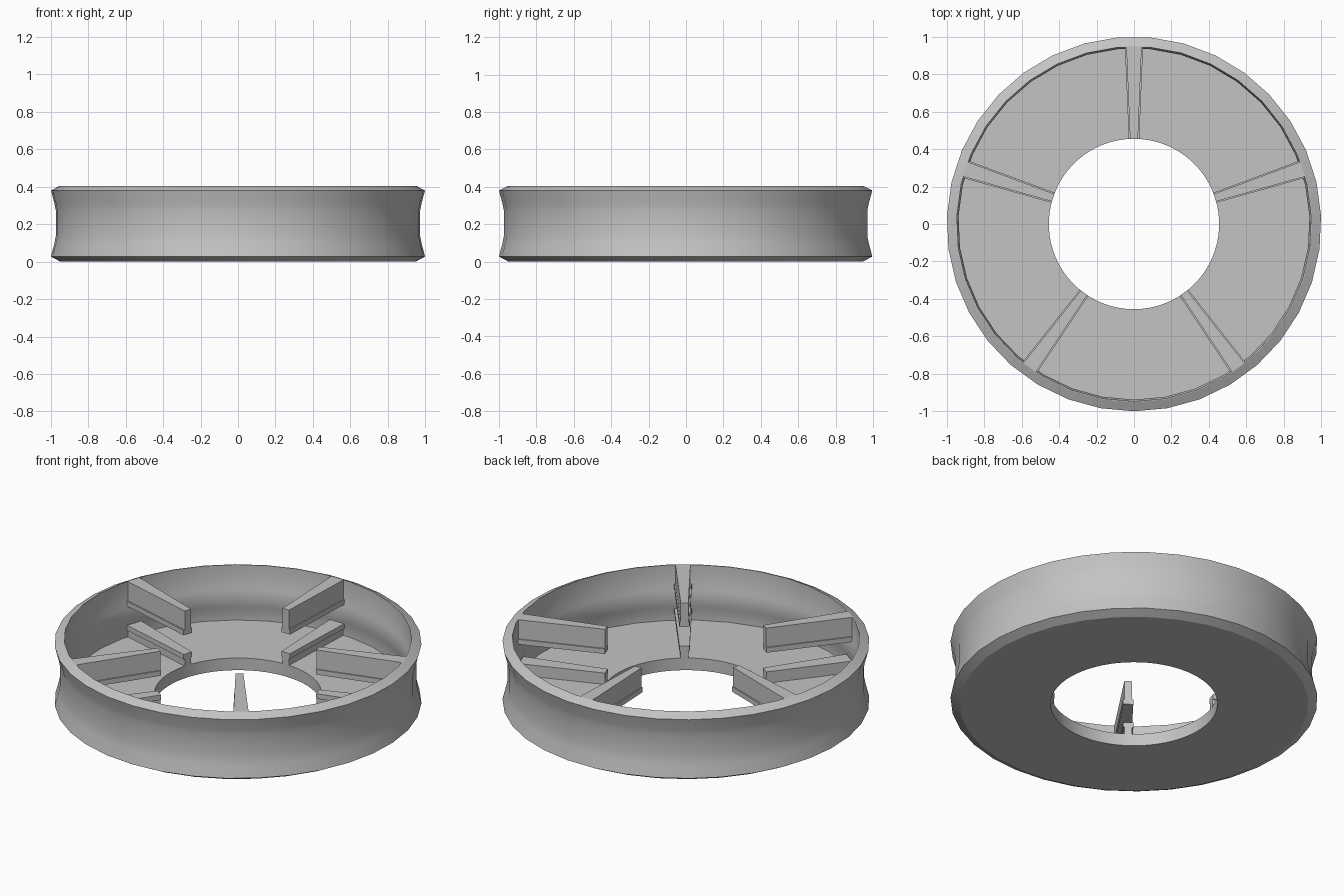
import bpy, bmesh
from math import sin, cos, pi, radians
from mathutils import Matrix

cube = bpy.data.objects.get("Cube")
if cube:
    bpy.data.objects.remove(cube, do_unlink=True)

grey = bpy.data.materials.new("plain grey")
grey.use_nodes = True
colour = (0.55, 0.55, 0.55, 1)
grey.diffuse_color = colour
grey.node_tree.nodes["Principled BSDF"].inputs["Base Color"].default_value = colour


def finish(bm, name, angle=20):
    """Turn a bmesh into a shaded object."""
    bmesh.ops.recalc_face_normals(bm, faces=bm.faces)
    mesh = bpy.data.meshes.new(name)
    bm.to_mesh(mesh)
    bm.free()
    mesh.materials.append(grey)
    obj = bpy.data.objects.new(name, mesh)
    bpy.context.collection.objects.link(obj)
    bpy.ops.object.select_all(action="DESELECT")
    obj.select_set(True)
    bpy.context.view_layer.objects.active = obj
    bpy.ops.object.shade_smooth_by_angle(angle=radians(angle))
    return obj


# Ring tray: closed profile of (radius, height) turned about z.
# The rim has 35 straight sides, the centre hole is twice as fine.
SIDES = 35
profile = [
    (0.455, 0), (0.95, 0), (1, 0.027),              # underside and lower bevel
    (0.981, 0.1), (0.973, 0.14), (0.973, 0.27), (0.981, 0.31),  # waisted wall
    (1, 0.38), (0.952, 0.405), (0.947, 0.405),      # upper bevel and lip
    (0.945, 0.27), (0.938, 0.25), (0.938, 0.16), (0.945, 0.14),  # inner band
    (0.945, 0.073), (0.455, 0.073),                 # floor
]
bm = bmesh.new()
rings = []
for i in range(2 * SIDES):
    a = pi / 2 + pi * i / SIDES
    chord = cos(pi / SIDES) if i % 2 == 0 else 1
    ring = []
    for r, z in profile:
        k = r * chord if r > 0.5 else r
        ring.append(bm.verts.new((k * cos(a), k * sin(a), z)))
    rings.append(ring)
n = len(profile)
for i, ring in enumerate(rings):
    nxt = rings[(i + 1) % len(rings)]
    for j in range(n):
        k = (j + 1) % n
        bm.faces.new((ring[j], nxt[j], nxt[k], ring[k]))
finish(bm, "ring_tray")


# Spokes: tapered bars with a small flange facing the gap between the pair
def spoke(name, angle, base, flange, edge):
    side = [(0, base), (0, flange), (0.007, flange), (0.007, edge)]
    bm = bmesh.new()
    ends = []
    for y, half in ((0.454, 0.021), (0.944, 0.041)):
        right = [(half + w, z) for w, z in side]
        section = right + [(-x, z) for x, z in reversed(right)]
        ends.append([bm.verts.new((x, y, z)) for x, z in section])
    inner, outer = ends
    count = len(inner)
    for j in range(count):
        k = (j + 1) % count
        bm.faces.new((inner[j], inner[k], outer[k], outer[j]))
    bm.faces.new(inner)
    bm.faces.new(outer)
    bmesh.ops.rotate(bm, verts=bm.verts, cent=(0, 0, 0),
                     matrix=Matrix.Rotation(angle, 3, "Z"))
    finish(bm, name)


for i in range(5):
    turn = 2 * pi * i / 5
    spoke(f"upper_spoke_{i + 1}", turn, 0.405, 0.29, 0.26)
    spoke(f"lower_spoke_{i + 1}", turn, 0.07, 0.115, 0.145)
